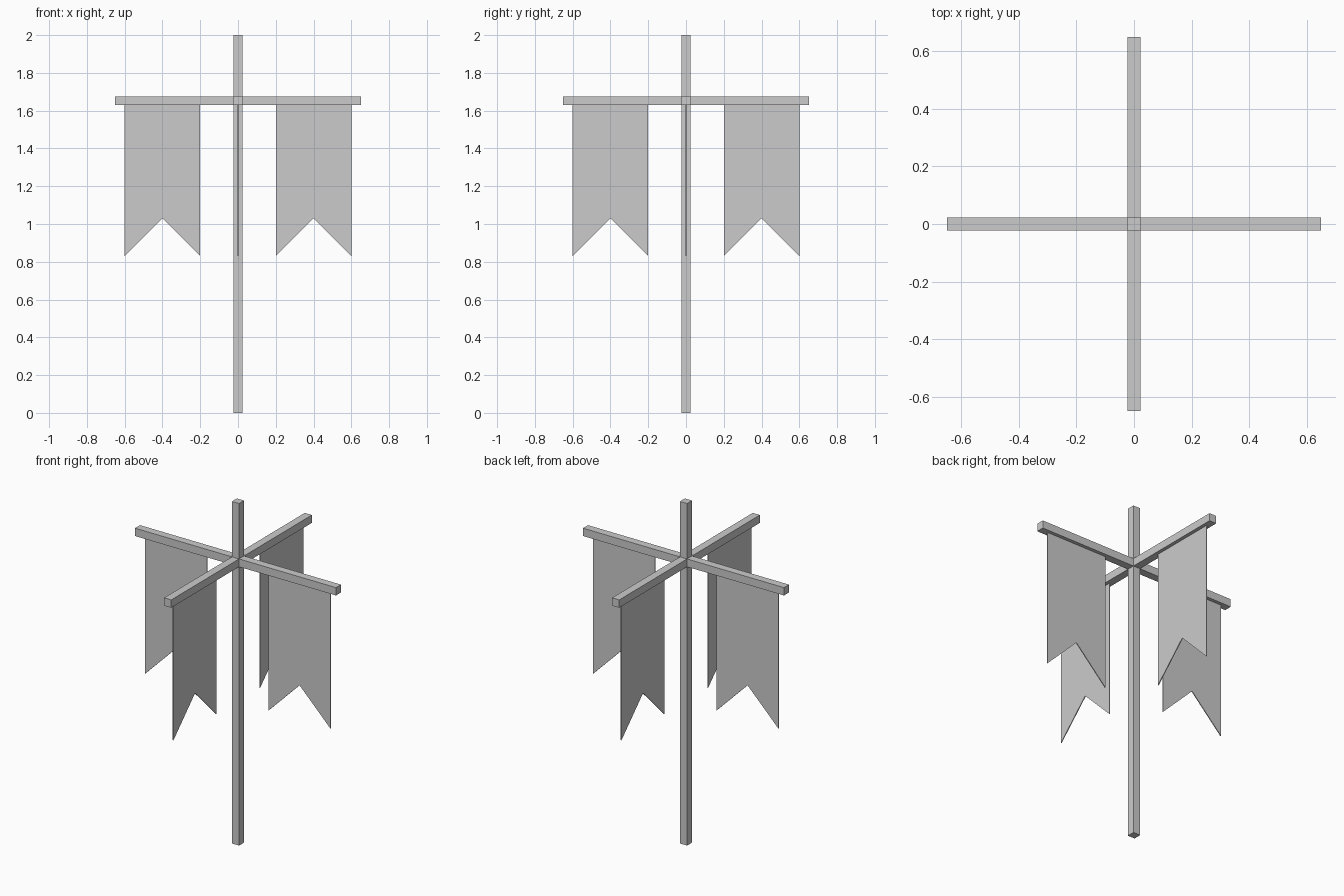
import bpy, bmesh
from math import pi
from mathutils import Matrix

if "Cube" in bpy.data.objects:
    bpy.data.objects.remove(bpy.data.objects["Cube"])

BAR = 0.046        # thickness of pole and arms
ARM_Z = 1.653      # centre height of the arms
CLOTH = 0.005      # banner thickness


def link(name, bm):
    bmesh.ops.recalc_face_normals(bm, faces=bm.faces)
    mesh = bpy.data.meshes.new(name)
    bm.to_mesh(mesh)
    bm.free()
    obj = bpy.data.objects.new(name, mesh)
    bpy.context.collection.objects.link(obj)
    return obj


def box(name, size, centre):
    bm = bmesh.new()
    bmesh.ops.create_cube(bm, size=1)
    bmesh.ops.scale(bm, vec=size, verts=bm.verts)
    bmesh.ops.translate(bm, vec=centre, verts=bm.verts)
    return link(name, bm)


def banner(name, angle):
    # swallow-tailed outline, given thickness and turned around the pole
    outline = [(0.2, 1.63), (0.2, 0.83), (0.4, 1.03), (0.6, 0.83), (0.6, 1.63)]
    bm = bmesh.new()
    face = bm.faces.new([bm.verts.new((x, -CLOTH / 2, z)) for x, z in outline])
    ext = bmesh.ops.extrude_face_region(bm, geom=[face], use_keep_orig=True)
    moved = [v for v in ext["geom"] if isinstance(v, bmesh.types.BMVert)]
    bmesh.ops.translate(bm, vec=(0, CLOTH, 0), verts=moved)
    bmesh.ops.transform(bm, matrix=Matrix.Rotation(angle, 4, 'Z'), verts=bm.verts)
    return link(name, bm)


# upright pole
box("pole", (BAR, BAR, 2), (0, 0, 1))

# crossed arms
box("arm_side_to_side", (1.3, BAR, BAR), (0, 0, ARM_Z))
box("arm_front_to_back", (BAR, 1.3, BAR), (0, 0, ARM_Z))

# one banner under each arm end
for i, side in enumerate(("right", "back", "left", "front")):
    banner(f"banner_{side}", i * pi / 2)
